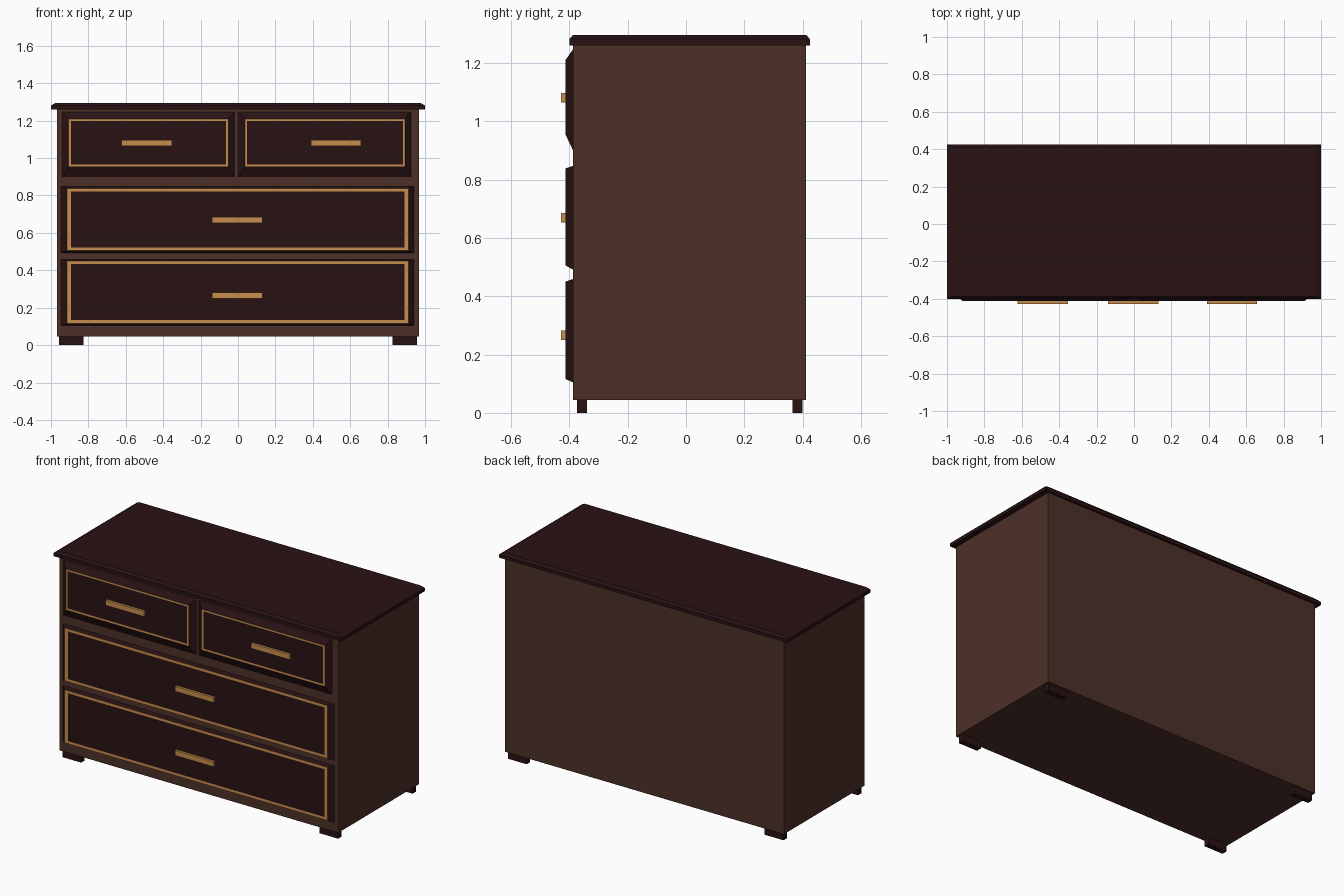
import bpy, bmesh

if "Cube" in bpy.data.objects:
    bpy.data.objects.remove(bpy.data.objects["Cube"])


def material(name, rgb):
    m = bpy.data.materials.new(name)
    m.diffuse_color = (*rgb, 1)
    m.use_nodes = True
    m.node_tree.nodes["Principled BSDF"].inputs["Base Color"].default_value = m.diffuse_color
    return m


WALNUT = material("walnut", (0.075, 0.030, 0.021))
DARK = material("dark_wood", (0.022, 0.006, 0.007))
GOLD = material("gold", (0.58, 0.27, 0.075))


def finish(name, bm, *mats):
    bmesh.ops.recalc_face_normals(bm, faces=bm.faces)
    me = bpy.data.meshes.new(name)
    bm.to_mesh(me)
    bm.free()
    for m in mats:
        me.materials.append(m)
    ob = bpy.data.objects.new(name, me)
    bpy.context.collection.objects.link(ob)
    return ob


def box(name, x, y, z, mat):
    bm = bmesh.new()
    bmesh.ops.create_cube(bm, size=1)
    for v in bm.verts:
        v.co = [r[0] if c < 0 else r[1] for c, r in zip(v.co, (x, y, z))]
    return finish(name, bm, mat)


def bridge(bm, a, b):
    return [bm.faces.new((a[i], a[(i + 1) % 4], b[(i + 1) % 4], b[i])) for i in range(4)]


def rect(bm, x, y, z):
    return [bm.verts.new(p) for p in ((x[0], y, z[0]), (x[1], y, z[0]),
                                      (x[1], y, z[1]), (x[0], y, z[1]))]


def drawer(name, xb, zb, xf, zf, wx, wz):
    """Tapered front with a flush gold border around the face."""
    bm = bmesh.new()
    back = rect(bm, xb, -0.386, zb)
    front = rect(bm, xf, -0.413, zf)
    inner = rect(bm, (xf[0] + wx, xf[1] - wx), -0.413, (zf[0] + wz, zf[1] - wz))
    bm.faces.new(back)
    bridge(bm, back, front)
    for f in bridge(bm, front, inner):
        f.material_index = 1
    bm.faces.new(inner)
    finish(name, bm, DARK, GOLD)


# Carcass
box("body", (-0.968, 0.968), (-0.387, 0.411), (0.045, 1.26), WALNUT)

# Top slab with a chamfered upper edge
bm = bmesh.new()
loops = []
for z, dx, dy in ((1.26, 0, 0), (1.281, 0, 0), (1.295, 0.025, 0.012)):
    x, y0, y1 = 1 - dx, -0.4 + dy, 0.425 - dy
    loops.append([bm.verts.new(p) for p in ((-x, y0, z), (x, y0, z), (x, y1, z), (-x, y1, z))])
bm.faces.new(loops[0])
bridge(bm, loops[0], loops[1])
bridge(bm, loops[1], loops[2])
bm.faces.new(loops[2])
finish("top_slab", bm, DARK)

# Feet
for side, x in (("left", (-0.957, -0.827)), ("right", (0.827, 0.957))):
    for end, y in (("front", (-0.374, -0.34)), ("back", (0.365, 0.4))):
        box(f"foot_{end}_{side}", x, y, (0, 0.05), DARK)

# Drawer fronts
drawer("drawer_top_left", (-0.941, -0.014), (0.897, 1.248),
       (-0.905, -0.053), (0.954, 1.21), 0.011, 0.011)
drawer("drawer_top_right", (-0.001, 0.925), (0.897, 1.248),
       (0.037, 0.892), (0.954, 1.21), 0.011, 0.011)
drawer("drawer_middle", (-0.947, 0.942), (0.491, 0.847),
       (-0.915, 0.912), (0.505, 0.838), 0.022, 0.017)
drawer("drawer_bottom", (-0.947, 0.942), (0.104, 0.459),
       (-0.915, 0.912), (0.116, 0.45), 0.022, 0.017)

# Bar handles
for name, x, z in (("top_left", -0.488, 1.08), ("top_right", 0.524, 1.08),
                   ("middle", -0.004, 0.669), ("bottom", -0.004, 0.266)):
    box(f"handle_{name}", (x - 0.134, x + 0.134), (-0.428, -0.412), (z - 0.016, z + 0.016), GOLD)
